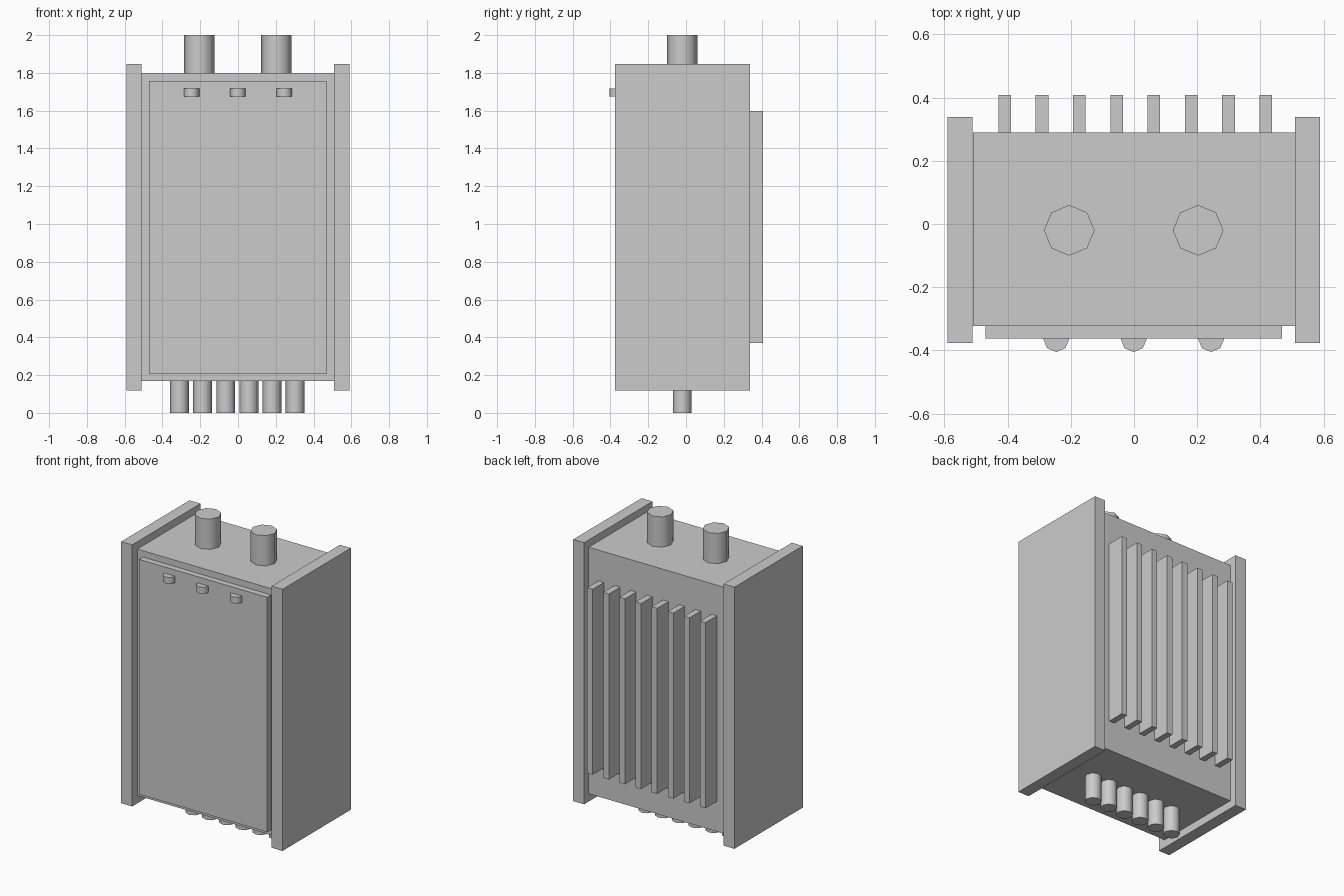
import bpy, bmesh
from math import radians

if "Cube" in bpy.data.objects:
    bpy.data.objects.remove(bpy.data.objects["Cube"])


def box(name, x, y, z):
    """Box from (min, max) ranges on each axis."""
    bm = bmesh.new()
    bmesh.ops.create_cube(bm, size=1)
    for v in bm.verts:
        v.co = [r[0] + (c + 0.5) * (r[1] - r[0]) for c, r in zip(v.co, (x, y, z))]
    return finish(name, bm)


def post(name, x, y, r, z0, z1):
    """Upright eight-sided cylinder."""
    bm = bmesh.new()
    bmesh.ops.create_cone(bm, cap_ends=True, segments=8, radius1=r, radius2=r, depth=z1 - z0)
    bmesh.ops.translate(bm, verts=bm.verts, vec=(x, y, (z0 + z1) / 2))
    ob = finish(name, bm)
    bpy.ops.object.select_all(action='DESELECT')
    ob.select_set(True)
    bpy.context.view_layer.objects.active = ob
    bpy.ops.object.shade_smooth_by_angle(angle=radians(60))
    return ob


def finish(name, bm):
    me = bpy.data.meshes.new(name)
    bm.to_mesh(me)
    bm.free()
    ob = bpy.data.objects.new(name, me)
    bpy.context.collection.objects.link(ob)
    return ob


# Housing and raised front cover
box("body", (-0.51, 0.51), (-0.323, 0.29), (0.17, 1.80))
box("front_cover", (-0.47, 0.468), (-0.363, -0.323), (0.205, 1.758))

# Side plates
box("side_plate_left", (-0.591, -0.511), (-0.376, 0.338), (0.118, 1.848))
box("side_plate_right", (0.509, 0.589), (-0.376, 0.338), (0.118, 1.848))

# Top connectors
for i, x in enumerate((-0.205, 0.203)):
    post(f"top_connector_{i + 1}", x, -0.02, 0.08, 1.79, 2.0)

# Indicator buttons near the top of the cover
for i in range(3):
    post(f"button_{i + 1}", -0.246 + i * 0.245, -0.364, 0.041, 1.675, 1.717)

# Bottom terminals
for i in range(6):
    post(f"terminal_{i + 1}", -0.31 + i * 0.1225, -0.02, 0.05, 0.0, 0.18)

# Rear cooling fins
for i in range(8):
    x = -0.409 + i * 0.118
    box(f"fin_{i + 1}", (x - 0.02, x + 0.02), (0.285, 0.408), (0.37, 1.597))
